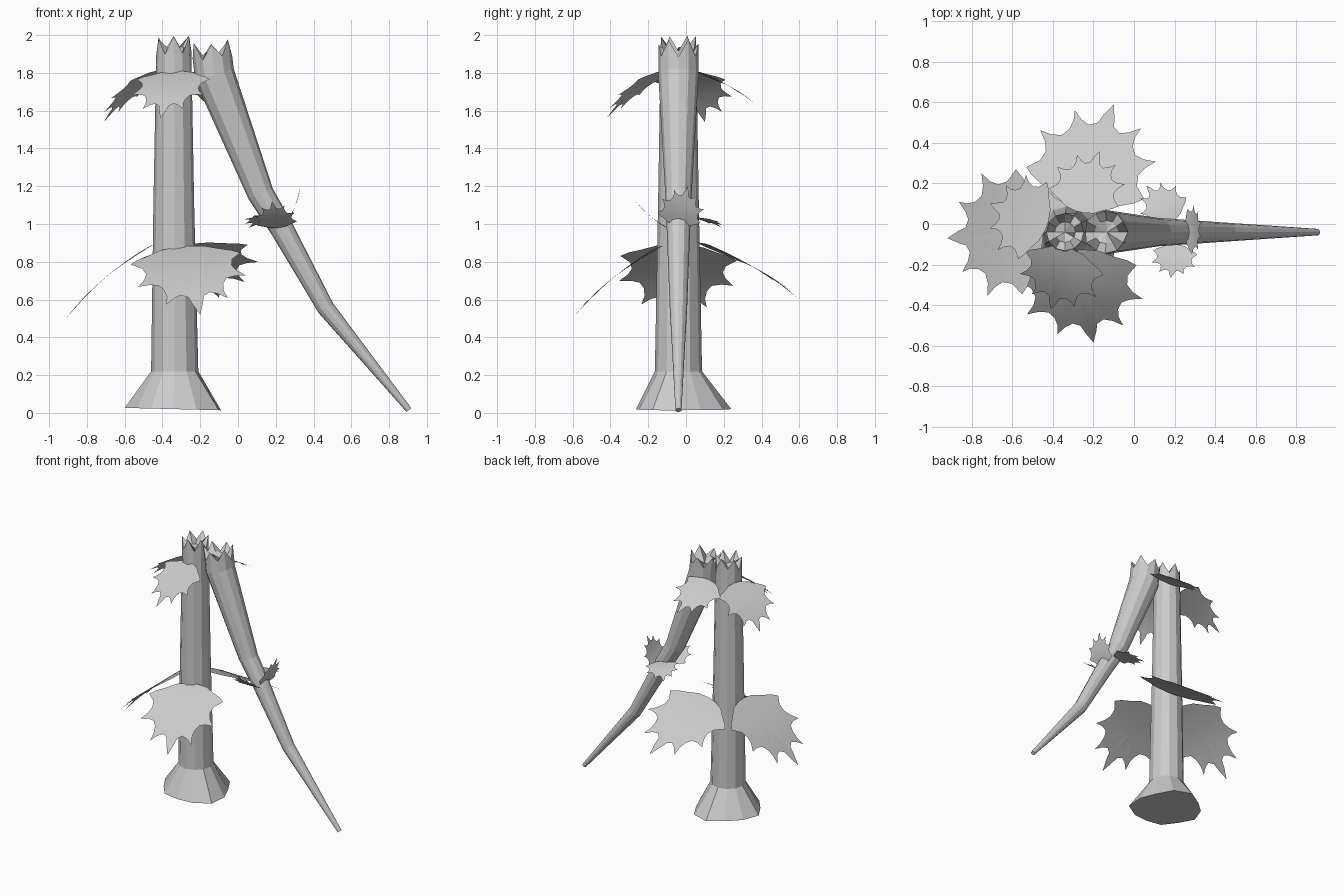
import bpy, bmesh, math, random
from mathutils import Vector

if "Cube" in bpy.data.objects:
    bpy.data.objects.remove(bpy.data.objects["Cube"])

random.seed(4)
SIDES = 12


def finish(name, bm, smooth=False):
    me = bpy.data.meshes.new(name)
    bm.to_mesh(me)
    bm.free()
    for p in me.polygons:
        p.use_smooth = smooth
    ob = bpy.data.objects.new(name, me)
    bpy.context.collection.objects.link(ob)
    return ob


def broken_tube(name, path, radii, jag, end_shape=None):
    """Tapered tube in the xz plane with a closed lower end and a splintered top."""
    bm = bmesh.new()
    pts = [Vector((x, -0.04, z)) for x, z in path]
    side = Vector((0, 1, 0))
    rings = []

    def ring(c, t, r, scale=None, offs=None):
        across = side.cross(t)
        vs = []
        for k in range(SIDES):
            a = 2 * math.pi * k / SIDES
            rr = r * (scale[k] if scale else 1)
            o = offs[k] if offs else 0
            vs.append(bm.verts.new(c + (across * math.cos(a) + side * math.sin(a)) * rr + t * o))
        return vs

    for i, (p, r) in enumerate(zip(pts, radii)):
        t = (pts[min(i + 1, len(pts) - 1)] - pts[max(i - 1, 0)]).normalized()
        last = i == len(pts) - 1
        offs = None
        if last:  # alternating splinters
            offs = [(-random.uniform(0, .25) if k % 2 else -random.uniform(.7, 1)) * jag
                    for k in range(SIDES)]
        rings.append(ring(p, t, r, end_shape if i == 0 else None, offs))
    # hollow splintered inside
    inner = [-random.uniform(.5, 1.0) * jag for _ in range(SIDES)]
    rings.append(ring(pts[-1], t, radii[-1] * .55, None, inner))
    for a, b in zip(rings, rings[1:]):
        for k in range(SIDES):
            j = (k + 1) % SIDES
            bm.faces.new((a[k], a[j], b[j], b[k]))
    mid = bm.verts.new(pts[-1] - t * jag)
    for k in range(SIDES):
        bm.faces.new((rings[-1][k], rings[-1][(k + 1) % SIDES], mid))
    bm.faces.new(rings[0][::-1])
    bmesh.ops.recalc_face_normals(bm, faces=bm.faces)
    return finish(name, bm)


# Standing trunk with flared foot
foot = [1.0, .93, 1.08, 1.12, .95, .98, 1.04, .9, .96, .9, .97, 1.1]
broken_tube("trunk", [(-.34, .02), (-.335, .22), (-.34, 1.1), (-.34, 2.0)],
            [.25, .125, .108, .093], .11, foot)

# Snapped upper trunk leaning on it
broken_tube("leaning_trunk",
            [(.905, .015), (.465, .555), (.235, .97), (.12, 1.16), (-.125, 1.79), (-.145, 1.97)],
            [.016, .046, .062, .07, .107, .105], .10)

# Lobed leaf: half outline from tip to stem, mirrored
HALF = [(0, 1), (.05, .86), (.07, .78), (.13, .74), (.2, .77), (.28, .84), (.26, .74),
        (.27, .65), (.31, .58), (.39, .56), (.49, .57), (.42, .48), (.39, .4), (.41, .31),
        (.5, .22), (.43, .16), (.33, .11), (.2, .03), (.06, 0)]
OUTLINE = HALF + [(-u, v) for u, v in reversed(HALF[1:])]


def leaf(name, base, tip, out, arch=.3):
    base, tip = Vector(base), Vector(tip)
    d = tip - base
    length = d.length
    d.normalize()
    strike = Vector((out[0], out[1], 0)).cross(Vector((0, 0, 1))).normalized()
    n = strike.cross(d).normalized()
    if n.z < 0:
        n = -n
    lat = d.cross(n)
    bm = bmesh.new()

    def place(u, v):
        h = arch * max(v, 0) * (1 - v)
        return bm.verts.new(base + (lat * u + d * v + n * h) * length)

    hub = place(0, .4)
    rings = [[place(u * s, .4 + (v - .4) * s) for u, v in OUTLINE] for s in (.33, .67, 1)]
    m = len(OUTLINE)
    for k in range(m):
        j = (k + 1) % m
        bm.faces.new((hub, rings[0][j], rings[0][k]))
        for a, b in zip(rings, rings[1:]):
            bm.faces.new((a[k], a[j], b[j], b[k]))
    bmesh.ops.recalc_face_normals(bm, faces=bm.faces)
    bm.normal_update()
    if hub.normal.dot(n) < 0:
        bmesh.ops.reverse_faces(bm, faces=bm.faces)
    return finish(name, bm, True)


# Lower whorl
leaf("lower_leaf_front", (-.30, -.13, .88), (-.20, -.585, .52), (0, -1), .2)
leaf("lower_leaf_back", (-.28, .08, .89), (-.10, .59, .61), (0, 1), .2)
leaf("lower_leaf_left", (-.45, -.03, .89), (-.92, -.07, .49), (-1, 0), .2)
# Upper whorl
leaf("upper_leaf_front", (-.32, -.12, 1.81), (-.41, -.42, 1.56), (-.3, -1), .2)
leaf("upper_leaf_back", (-.27, .06, 1.80), (-.17, .36, 1.64), (0, 1), .2)
leaf("upper_leaf_left", (-.43, -.01, 1.81), (-.71, .10, 1.54), (-1, .35), .2)
# Small leaves on the leaning trunk
leaf("small_leaf_front", (.21, -.10, .98), (.18, -.265, 1.12), (0, -1), -.2)
leaf("small_leaf_back", (.20, .02, 1.04), (.06, .19, .98), (-.4, 1), .2)
leaf("small_leaf_right", (.25, -.05, .99), (.33, .01, 1.20), (1, 0), -.2)
